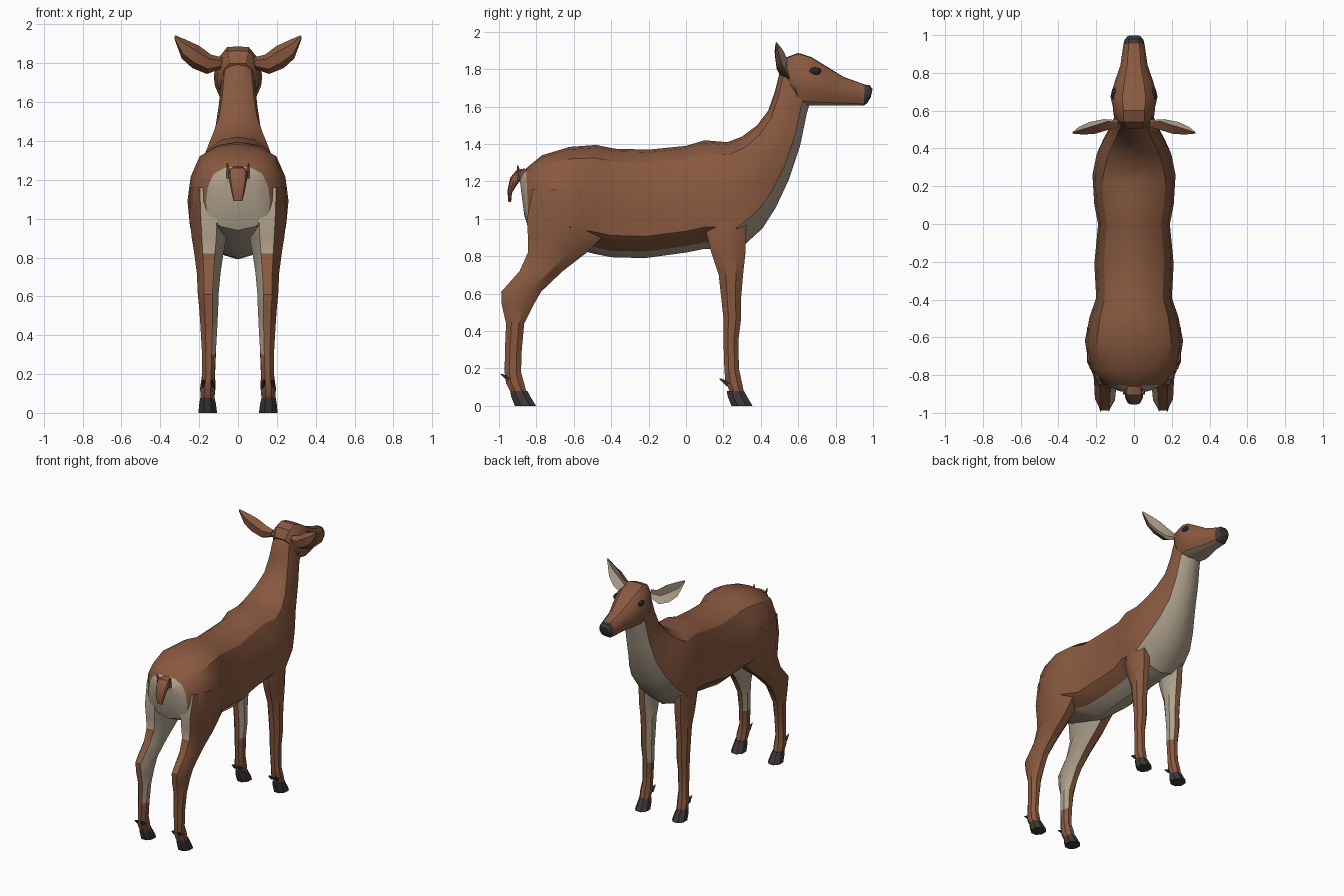
import bpy, bmesh, math
from mathutils import Vector

cube = bpy.data.objects.get("Cube")
if cube:
    bpy.data.objects.remove(cube)


def material(name, rgb):
    m = bpy.data.materials.new(name)
    m.use_nodes = True
    m.diffuse_color = (*rgb, 1)
    m.node_tree.nodes["Principled BSDF"].inputs["Base Color"].default_value = (*rgb, 1)
    return m


BROWN, PALE, DARK, BLACK = range(4)
MATS = [material("brown_coat", (0.25, 0.10, 0.05)),
        material("pale_fur", (0.42, 0.35, 0.26)),
        material("dark_horn", (0.05, 0.04, 0.04)),
        material("eye_black", (0.02, 0.02, 0.02))]


def finish(name, bm, tags, rule, angle=32):
    """Turn a bmesh into a shaded object, colouring faces by the rule."""
    bmesh.ops.recalc_face_normals(bm, faces=bm.faces)
    for f, tag in zip(bm.faces, tags):
        f.material_index = rule(tag, f.calc_center_median(), f.normal)
    me = bpy.data.meshes.new(name)
    bm.to_mesh(me)
    bm.free()
    for m in MATS:
        me.materials.append(m)
    ob = bpy.data.objects.new(name, me)
    bpy.context.collection.objects.link(ob)
    bpy.ops.object.select_all(action='DESELECT')
    ob.select_set(True)
    bpy.context.view_layer.objects.active = ob
    bpy.ops.object.shade_smooth_by_angle(angle=math.radians(angle))
    return ob


def loft(name, rings, rule, angle=32):
    """Skin closed rings; each face is tagged (ring, segment)."""
    bm = bmesh.new()
    loops = [[bm.verts.new(p) for p in ring] for ring in rings]
    n, tags = len(loops[0]), []
    for i, (a, b) in enumerate(zip(loops, loops[1:])):
        for j in range(n):
            k = (j + 1) % n
            bm.faces.new((a[j], a[k], b[k], b[j]))
            tags.append((i, j))
    for i, ring in ((-1, loops[0]), (len(loops), loops[-1])):
        bm.faces.new(ring)
        tags.append((i, -1))
    return finish(name, bm, tags, rule, angle)


def section(profile, top_y, top_z, low_y, low_z, w):
    """Symmetric ring between a spine point and an underside point."""
    top, low = Vector((0, top_y, top_z)), Vector((0, low_y, low_z))
    half = [low.lerp(top, t) + Vector((w * u, 0, 0)) for u, t in profile]
    return half + [Vector((-p.x, p.y, p.z)) for p in half[-2:0:-1]]


def octagon(s, z, y0, y1, x0, x1):
    """Level leg ring with flat inner, outer, front and back faces."""
    r = 0.5 / math.cos(math.pi / 8)
    angles = [math.pi * (k + 0.5) / 4 for k in range(8)]
    return [Vector((s * ((x0 + x1) / 2 + r * (x1 - x0) * math.cos(a)),
                    (y0 + y1) / 2 + r * (y1 - y0) * math.sin(a), z)) for a in angles]


def cone(name, base, tip, radius, colour):
    base, tip = Vector(base), Vector(tip)
    bm = bmesh.new()
    turn = (tip - base).to_track_quat('Z', 'Y').to_matrix().to_4x4()
    turn.translation = (base + tip) / 2
    bmesh.ops.create_cone(bm, cap_ends=True, segments=5, radius1=radius,
                          radius2=radius * 0.2, depth=(tip - base).length, matrix=turn)
    finish(name, bm, [0] * len(bm.faces), lambda *_: colour)


# Torso and neck in one skin, from rump to throat
BODY = [(0, 1), (.42, .975), (.76, .88), (.94, .68), (1, .45), (.95, .2), (.55, .06), (0, 0)]
body_rings = [
    (-.89, 1.22, -.865, 1.02, .09), (-.855, 1.27, -.84, .94, .165),
    (-.77, 1.34, -.76, .9, .235), (-.62, 1.385, -.62, .85, .26),
    (-.48, 1.395, -.5, .815, .235), (-.38, 1.375, -.4, .795, .2),
    (-.2, 1.37, -.22, .79, .21), (0, 1.39, 0, .82, .19),
    (.1, 1.42, .1, .84, .21), (.22, 1.41, .29, .84, .22),
    (.3, 1.44, .41, .95, .2), (.38, 1.5, .48, 1.06, .165),
    (.44, 1.58, .55, 1.21, .125), (.475, 1.68, .61, 1.39, .105),
    (.5, 1.78, .645, 1.56, .092), (.54, 1.83, .67, 1.65, .09)]


def body_rule(tag, c, n):
    i, j = tag
    under = min(j, 13 - j)
    if i < 1 or under == 6 or (i >= 9 and under == 5):
        return PALE
    return BROWN


loft("torso_and_neck", [section(BODY, *r) for r in body_rings], body_rule)

# Head with pale chin and dark nose
HEAD = [(0, 1), (.5, .985), (.84, .82), (1, .5), (.95, .3), (.75, .08), (.4, 0), (0, 0)]
head_rings = [
    (.505, 1.8, .6, 1.64, .085), (.54, 1.865, .61, 1.61, .108),
    (.6, 1.887, .64, 1.605, .112), (.67, 1.865, .68, 1.605, .125),
    (.76, 1.81, .76, 1.605, .1), (.84, 1.76, .84, 1.607, .072),
    (.955, 1.718, .95, 1.605, .056), (.98, 1.715, .97, 1.62, .05),
    (.998, 1.695, .988, 1.65, .035)]


def head_rule(tag, c, n):
    if c.y > .955:
        return DARK
    return PALE if min(tag[1], 13 - tag[1]) >= 5 and tag[1] >= 0 else BROWN


loft("head", [section(HEAD, *r) for r in head_rings], head_rule)

# Tail: drooping flattened loft
tail = [(-.86, 1.27, -.85, 1.21, .04), (-.905, 1.262, -.89, 1.2, .05),
        (-.94, 1.22, -.905, 1.18, .046), (-.955, 1.15, -.93, 1.14, .036),
        (-.95, 1.09, -.935, 1.09, .022)]
loft("tail", [section(HEAD, *r) for r in tail], lambda *_: BROWN)

# Leg rings: height, back, front, inner, outer
hind = [(1.16, -.82, -.46, .08, .245), (1.0, -.85, -.43, .05, .25),
        (.9, -.845, -.45, .06, .238), (.82, -.845, -.53, .075, .225),
        (.72, -.89, -.66, .09, .212), (.61, -.988, -.775, .1, .207),
        (.54, -.985, -.815, .102, .2), (.44, -.962, -.865, .107, .193),
        (.3, -.968, -.878, .115, .185), (.18, -.97, -.882, .12, .185),
        (.12, -.962, -.865, .118, .195), (.07, -.935, -.852, .122, .192)]
fore = [(1.1, .13, .33, .11, .2), (.92, .11, .32, .09, .212),
        (.82, .135, .318, .092, .21), (.7, .175, .305, .098, .2),
        (.58, .188, .295, .103, .195), (.47, .2, .295, .105, .193),
        (.35, .2, .28, .112, .186), (.2, .205, .283, .118, .185),
        (.13, .21, .298, .116, .195), (.07, .237, .31, .122, .192)]
# Hoof rings: height, back, front, inner, outer
hoof = [(.08, -.02, .072, .122, .194), (.05, -.015, .088, .114, .199),
        (0, .005, .118, .108, .204)]
# Ear stations: upper edge, lower edge, cup depth, thickness
ear = [((.08, .54, 1.83), (.09, .55, 1.77), .005, .03),
       ((.14, .545, 1.845), (.16, .555, 1.745), .025, .04),
       ((.2, .525, 1.89), (.235, .54, 1.775), .03, .035),
       ((.265, .505, 1.92), (.29, .515, 1.825), .02, .022),
       ((.325, .485, 1.945), (.327, .485, 1.925), .002, .006)]


def ear_ring(s, up, low, cup, thick):
    up, low = Vector(up), Vector(low)
    mid, back = (up + low) / 2, Vector((0, -1, 0))
    pts = [up, mid + back * cup, low, low.lerp(up, .25) + back * (cup + thick) * .8,
           low.lerp(up, .75) + back * (cup + thick) * .8]
    return [Vector((s * p.x, p.y, p.z)) for p in pts]


for side, s in (("left", 1), ("right", -1)):
    for part, rings, pale_to, foot_y, claw in (("hind", hind, .29, -.92, (-.955, .16)),
                                               ("front", fore, .4, .238, (.215, .135))):
        def leg_rule(tag, c, n):
            inner = n.x * s < -.6 and c.z > pale_to
            rump = c.y < -.76 and c.z > .82 and abs(c.x) < .17
            return PALE if inner or rump else BROWN
        loft(f"{side}_{part}_leg", [octagon(s, *r) for r in rings], leg_rule)
        loft(f"{side}_{part}_hoof",
             [octagon(s, z, a + foot_y, b + foot_y, c, d) for z, a, b, c, d in hoof],
             lambda *_: DARK)
        # Paired dewclaws behind the foot
        y, z = claw
        for k, x in enumerate((.133, .177)):
            cone(f"{side}_{part}_dewclaw_{k + 1}", (s * x, y + .01, z - .02),
                 (s * x, y - .035, z + .01), .016, DARK)

    loft(f"{side}_ear", [ear_ring(s, *r) for r in ear],
         lambda tag, c, n: PALE if tag[1] in (0, 1) else BROWN)

    # Small tuft beside the tail
    cone(f"{side}_tail_tuft", (s * .042, -.885, 1.21), (s * .056, -.9, 1.285), .018, BROWN)

    # Eye: flattened ball set into the head
    bm = bmesh.new()
    bmesh.ops.create_uvsphere(bm, u_segments=10, v_segments=6, radius=1)
    bmesh.ops.scale(bm, vec=(.014, .033, .021), verts=bm.verts)
    bmesh.ops.translate(bm, vec=(s * .106, .69, 1.79), verts=bm.verts)
    finish(f"{side}_eye", bm, [0] * len(bm.faces), lambda *_: BLACK, 60)
